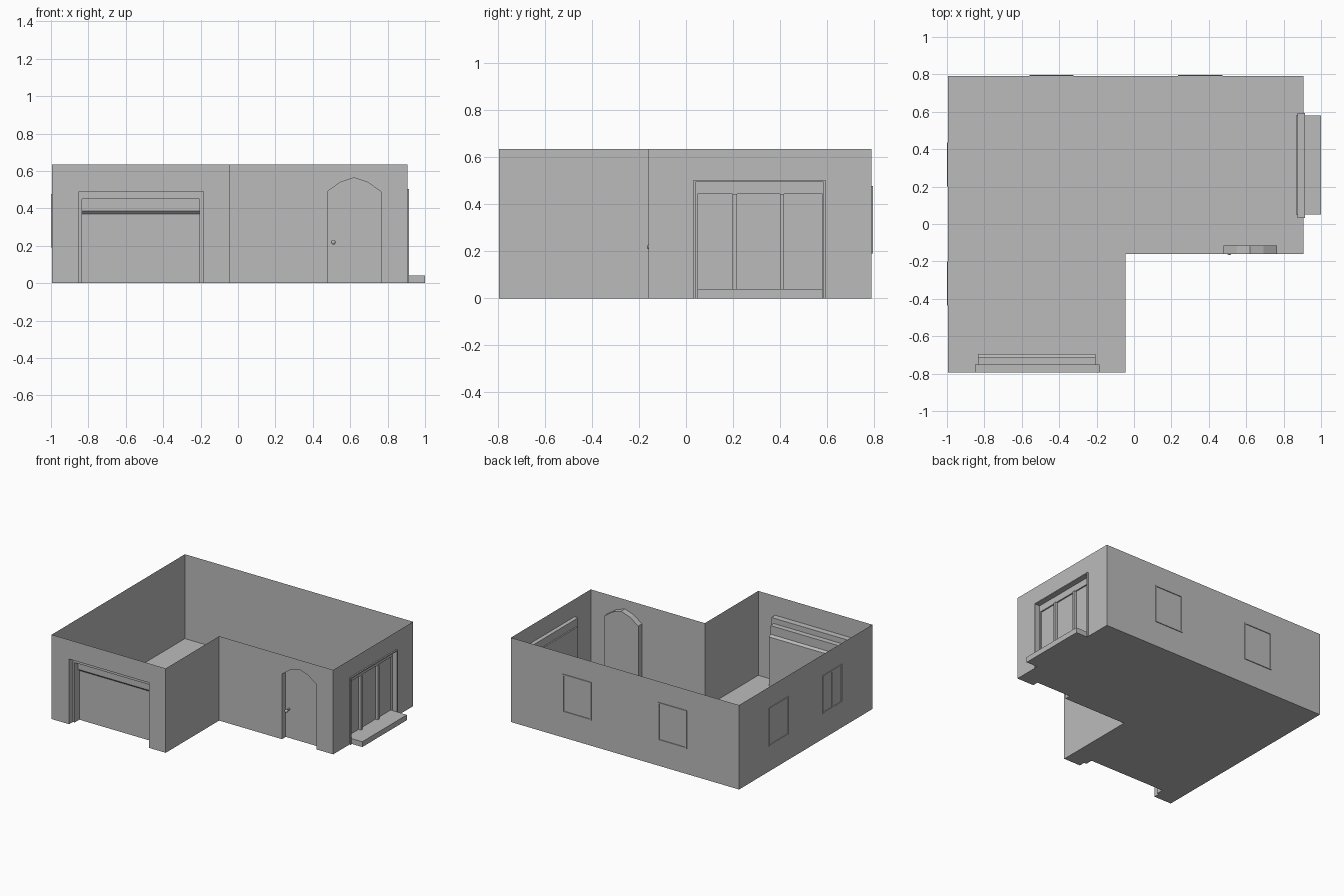
import bpy, bmesh

cube = bpy.data.objects.get("Cube")
if cube:
    bpy.data.objects.remove(cube, do_unlink=True)

grey = bpy.data.materials.new("plain_grey")
grey.use_nodes = True
grey.diffuse_color = (0.5, 0.5, 0.5, 1)
grey.node_tree.nodes["Principled BSDF"].inputs["Base Color"].default_value = (0.5, 0.5, 0.5, 1)

H = 0.635                                    # wall height
LEFT, RIGHT, INNER = -0.995, 0.905, -0.045   # x of walls
FRONT, PORCH, BACK = -0.795, -0.16, 0.79     # y of walls


def finish(name, bm):
    mesh = bpy.data.meshes.new(name)
    bm.to_mesh(mesh)
    bm.free()
    mesh.materials.append(grey)
    obj = bpy.data.objects.new(name, mesh)
    bpy.context.collection.objects.link(obj)
    return obj


def sheet(name, polygons):
    """Flat polygons joined into one thin shell."""
    bm = bmesh.new()
    for poly in polygons:
        bm.faces.new([bm.verts.new(p) for p in poly])
    bmesh.ops.remove_doubles(bm, verts=bm.verts, dist=0.0001)
    return finish(name, bm)


def box(name, lo, hi):
    bm = bmesh.new()
    bmesh.ops.create_cube(bm, size=1)
    for v in bm.verts:
        v.co = [a + (b - a) * (c + 0.5) for a, b, c in zip(lo, hi, v.co)]
    return finish(name, bm)


def on_y(u, z, d):      # wall running along x
    return (u, d, z)


def on_x(u, z, d):      # wall running along y
    return (d, u, z)


def arch(u0, u1, z):
    return [(u0, 0), (u0, z), (u1, z), (u1, 0)]


def wall(place, u0, u1, d, opening):
    """Wall outline with an opening that reaches the ground."""
    pts = [(u0, 0)] + opening + [(u1, 0), (u1, H), (u0, H)]
    return [place(u, z, d) for u, z in pts]


def reveal(place, profile, d0, d1):
    """Sides of an opening, from depth d0 to d1."""
    return [[place(*a, d0), place(*b, d0), place(*b, d1), place(*a, d1)]
            for a, b in zip(profile, profile[1:])]


def ring(place, outer, inner, d):
    return [place(u, z, d) for u, z in outer + inner[::-1]]


# Opening profiles
garage_out, garage_in = arch(-0.85, -0.185, 0.49), arch(-0.835, -0.205, 0.45)
patio_out, patio_in = arch(0.04, 0.59, 0.495), arch(0.05, 0.58, 0.445)
door = [(0.478, 0), (0.478, 0.49), (0.548, 0.54), (0.62, 0.564),
        (0.692, 0.54), (0.764, 0.49), (0.764, 0)]
GD, GB, DD, PD = -0.75, -0.695, -0.115, 0.865

# Outer walls
sheet("walls", [
    wall(on_y, LEFT, INNER, FRONT, garage_out),
    wall(on_y, INNER, RIGHT, PORCH, door),
    wall(on_x, PORCH, BACK, RIGHT, patio_out),
    wall(on_x, FRONT, BACK, LEFT, []),
    wall(on_x, FRONT, PORCH, INNER, []),
    wall(on_y, LEFT, RIGHT, BACK, []),
])

# Floor, cut back at the recessed doorways
sheet("floor", [[(x, y, 0) for x, y in [
    (LEFT, FRONT), (-0.85, FRONT), (-0.85, GD), (-0.835, GD), (-0.835, GB),
    (-0.205, GB), (-0.205, GD), (-0.185, GD), (-0.185, FRONT),
    (INNER, FRONT), (INNER, PORCH), (0.478, PORCH), (0.478, DD),
    (0.764, DD), (0.764, PORCH), (RIGHT, PORCH), (RIGHT, BACK), (LEFT, BACK)]]])

# Garage doorway and sectional door
sheet("garage_frame", reveal(on_y, garage_out, FRONT, GD)
      + [ring(on_y, garage_out, garage_in, GD)])
section = [(GD, 0.45), (-0.71, 0.45), (-0.71, 0.385), (GB, 0.37), (GB, 0)]
gx0, gx1 = -0.835, -0.205
sheet("garage_door",
      [[(gx0, *a), (gx1, *a), (gx1, *b), (gx0, *b)] for a, b in zip(section, section[1:])]
      + [[(x, *p) for p in section + [(GD, 0)]] for x in (gx0, gx1)])

# Arched front door with knob
sheet("front_door", reveal(on_y, door, PORCH, DD) + [[on_y(u, z, DD) for u, z in door]])
box("knob_stem", (0.505, -0.15, 0.214), (0.515, DD, 0.224))
bpy.ops.mesh.primitive_uv_sphere_add(segments=16, ring_count=8, radius=0.012,
                                     location=(0.51, -0.154, 0.219))
knob = bpy.context.object
knob.name = "door_knob"
knob.data.materials.append(grey)
bpy.ops.object.shade_smooth_by_angle()

# Patio door: recess, panes, mullions, trim and step
sheet("patio_door", reveal(on_x, patio_out, RIGHT, 0.875)
      + [ring(on_x, patio_out, patio_in, 0.875)]
      + reveal(on_x, patio_in, 0.875, PD)
      + [[on_x(u, z, PD) for u, z in patio_in]])
for y in (0.198, 0.4):
    box("patio_mullion", (PD, y, 0.04), (0.885, y + 0.018, 0.445))
for y in (0.032, 0.585):
    box("patio_trim_side", (0.875, y, 0), (0.915, y + 0.008, 0.503))
box("patio_trim_top", (0.875, 0.032, 0.495), (0.915, 0.593, 0.503))
box("patio_step", (PD, 0.05, 0), (1.0, 0.58, 0.04))


# Window frames
def window(place, u0, u1, d0, d1, mullion=False):
    z0, z1, t = 0.19, 0.478, 0.01
    bars = [(u0, u0 + t, z0, z1), (u1 - t, u1, z0, z1),
            (u0 + t, u1 - t, z0, z0 + t), (u0 + t, u1 - t, z1 - t, z1)]
    if mullion:
        mid = (u0 + u1) / 2
        bars.append((mid - t, mid + t, z0 + t, z1 - t))
    for a, b, c, e in bars:
        box("window_frame", place(a, c, d0), place(b, e, d1))


for u in (-0.56, 0.235):
    window(on_y, u, u + 0.237, BACK, BACK + 0.006)
window(on_x, 0.2, 0.435, LEFT - 0.005, LEFT)
window(on_x, -0.435, -0.2, LEFT - 0.005, LEFT, mullion=True)
